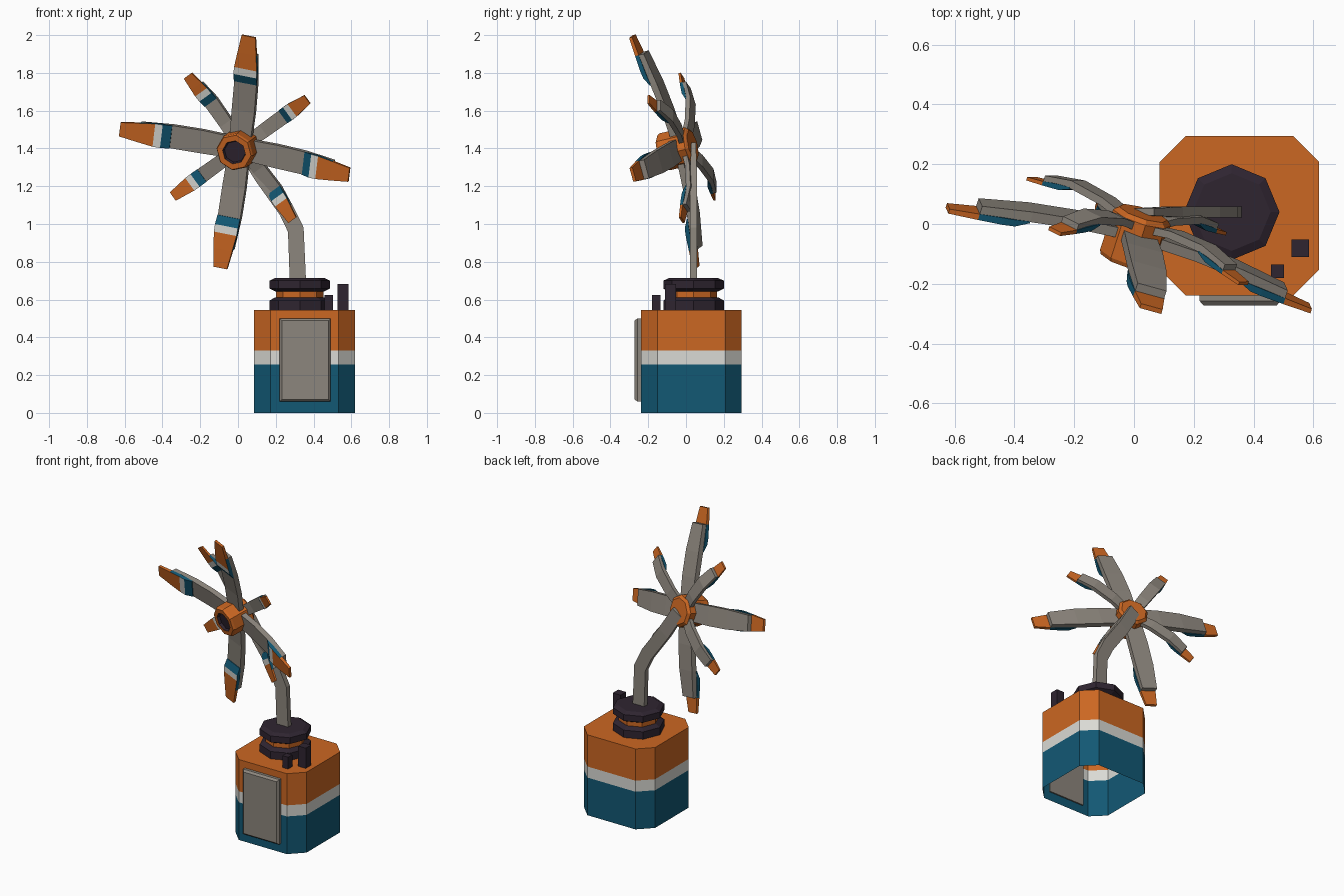
import bpy, bmesh, math
from mathutils import Vector

if "Cube" in bpy.data.objects:
    bpy.data.objects.remove(bpy.data.objects["Cube"])


def material(name, rgb):
    m = bpy.data.materials.new(name)
    m.diffuse_color = (*rgb, 1)
    m.use_nodes = True
    m.node_tree.nodes["Principled BSDF"].inputs["Base Color"].default_value = m.diffuse_color
    return m


ORANGE = material("orange", (0.60, 0.135, 0.016))
BLUE = material("deep blue", (0.006, 0.098, 0.175))
WHITE = material("off white", (0.70, 0.70, 0.66))
GREY = material("warm grey", (0.265, 0.238, 0.205))
DARK = material("dark plum", (0.028, 0.018, 0.03))


def loft(name, rings, mats, rule=lambda i, k: 0, start=True, end=True):
    """Skin a list of equal-length rings; rule(segment, side) picks the material."""
    bm = bmesh.new()
    loops = [[bm.verts.new(p) for p in r] for r in rings]
    n = len(loops[0])
    for i in range(len(loops) - 1):
        for k in range(n):
            j = (k + 1) % n
            f = bm.faces.new((loops[i][k], loops[i][j], loops[i + 1][j], loops[i + 1][k]))
            f.material_index = rule(i, k)
    if start:
        bm.faces.new(loops[0][::-1]).material_index = rule(0, -1)
    if end:
        bm.faces.new(loops[-1]).material_index = rule(len(rings) - 2, -1)
    bmesh.ops.recalc_face_normals(bm, faces=bm.faces)
    me = bpy.data.meshes.new(name)
    bm.to_mesh(me)
    bm.free()
    for m in mats:
        me.materials.append(m)
    ob = bpy.data.objects.new(name, me)
    bpy.context.collection.objects.link(ob)
    return ob


def rect(x0, x1, y0, y1, z):
    return [Vector(p) for p in ((x0, y0, z), (x1, y0, z), (x1, y1, z), (x0, y1, z))]


# Planter box: chamfered square shell, open underneath, banded by height
def box_ring(z, cx=0.353, cy=0.028, h=0.267, c=0.087):
    e = h - c
    pts = [(e, -h), (h, -e), (h, e), (e, h), (-e, h), (-h, e), (-h, -e), (-e, -h)]
    return [Vector((cx + x, cy + y, z)) for x, y in pts]


loft("planter_box", [box_ring(z) for z in (0, 0.255, 0.33, 0.545)],
     [BLUE, WHITE, ORANGE], lambda i, k: i, start=False)

# Front panel with bevelled face
loft("front_panel", [[Vector((x, y, z)) for x, z in
     ((0.22 + b, 0.06 + b), (0.49 - b, 0.06 + b), (0.49 - b, 0.50 - b), (0.22 + b, 0.50 - b))]
     for y, b in ((-0.23, 0), (-0.258, 0), (-0.272, 0.012))], [GREY])


# Eight-sided turned collar
def collar(name, profile, mat):
    loft(name, [[Vector((0.327 + r * math.cos(k * math.pi / 4),
                         0.04 + r * math.sin(k * math.pi / 4), z)) for k in range(8)]
                for r, z in profile], [mat])


collar("collar_lower", [(0.16, 0.54), (0.16, 0.595), (0.13, 0.612)], DARK)
collar("collar_band", [(0.125, 0.605), (0.125, 0.655)], ORANGE)
collar("collar_upper", [(0.13, 0.643), (0.16, 0.658), (0.16, 0.70), (0.13, 0.714)], DARK)

# Small posts on top of the box
loft("post_tall", [rect(0.527, 0.585, -0.11, -0.052, z) for z in (0.54, 0.682)], [DARK])
loft("post_short", [rect(0.458, 0.502, -0.18, -0.136, z) for z in (0.54, 0.625)], [DARK])

# Bent flat stem
path = [(0.317, 0.70), (0.306, 0.97), (0.255, 1.075), (0.13, 1.25), (0.03, 1.41)]
dirs = [(1, 0.03), (0.96, 0.27), (0.78, 0.62), (0.80, 0.60), (0.85, 0.52)]
rings = []
for i, ((x, z), (dx, dz)) in enumerate(zip(path, dirs)):
    h, t = 0.043, (0.018 if i < 4 else 0.012)
    y = 0.04
    rings.append([Vector((x + s * h * dx, y + q * t, z + s * h * dz))
                  for s, q in ((-1, -1), (1, -1), (1, 1), (-1, 1))])
loft("stem", rings, [GREY])

# Tilted flower-head frame: N faces forward, UP and RIGHT span the blade plane
CENTRE = Vector((-0.02, -0.122, 1.38))
N = Vector((-0.30, -0.93, -0.22)).normalized()
UP = Vector((0.117, -0.266, 0.958))
UP = (UP - N * UP.dot(N)).normalized()
RIGHT = UP.cross(N)


def head_point(a, u, v, w):
    d = UP * math.cos(a) + RIGHT * math.sin(a)
    return CENTRE + d * u + N.cross(d) * v + N * w


def head_ring(r, w):
    return [head_point(k * math.pi / 4, r, 0, w) for k in range(8)]


# Hub with a recessed dark centre
loft("hub", [head_ring(r, w) for r, w in
     ((0.085, -0.17), (0.102, -0.155), (0.102, -0.065), (0.102, -0.01),
      (0.095, 0.004), (0.064, 0.004), (0.058, -0.012))],
     [ORANGE, DARK], lambda i, k: 1 if i == 5 else 0)


# Blades: grey curved arm with a banded plate on the tip
def blade(name, a, arm, plate):
    def rings(table):
        return [[head_point(a, u, v, w) for v, w in ((-h, wb), (h, wb), (h, wf), (-h, wf))]
                for u, h, wb, wf in table]

    def bands(i, k):
        if i == 3:
            return 2
        return min(i, 2) if k == 2 else 0

    loft(name + "_arm", rings(arm), [GREY])
    loft(name + "_tip", rings(plate), [BLUE, WHITE, ORANGE], bands)


# rows: radius, half width, back offset, front offset
LONG_ARM = [(0.05, 0.058, -0.115, -0.08), (0.21, 0.063, -0.106, -0.072),
            (0.37, 0.062, -0.088, -0.052), (0.54, 0.051, -0.058, -0.029)]
LONG_TIP = [(0.37, 0.063, -0.054, -0.048), (0.415, 0.064, -0.047, -0.024),
            (0.455, 0.063, -0.042, -0.018), (0.54, 0.052, -0.030, -0.009),
            (0.64, 0.038, -0.016, 0.0)]
SHORT_ARM = [(0.05, 0.034, -0.145, -0.118), (0.15, 0.038, -0.166, -0.140),
             (0.29, 0.040, -0.172, -0.146), (0.40, 0.035, -0.146, -0.124)]
SHORT_TIP = [(0.285, 0.041, -0.149, -0.143), (0.325, 0.042, -0.143, -0.124),
             (0.36, 0.041, -0.136, -0.118), (0.40, 0.036, -0.125, -0.111),
             (0.472, 0.027, -0.112, -0.10)]

for q in range(4):
    blade(f"long_blade_{q + 1}", q * math.pi / 2, LONG_ARM, LONG_TIP)
    blade(f"short_blade_{q + 1}", (q + 0.5) * math.pi / 2, SHORT_ARM, SHORT_TIP)
